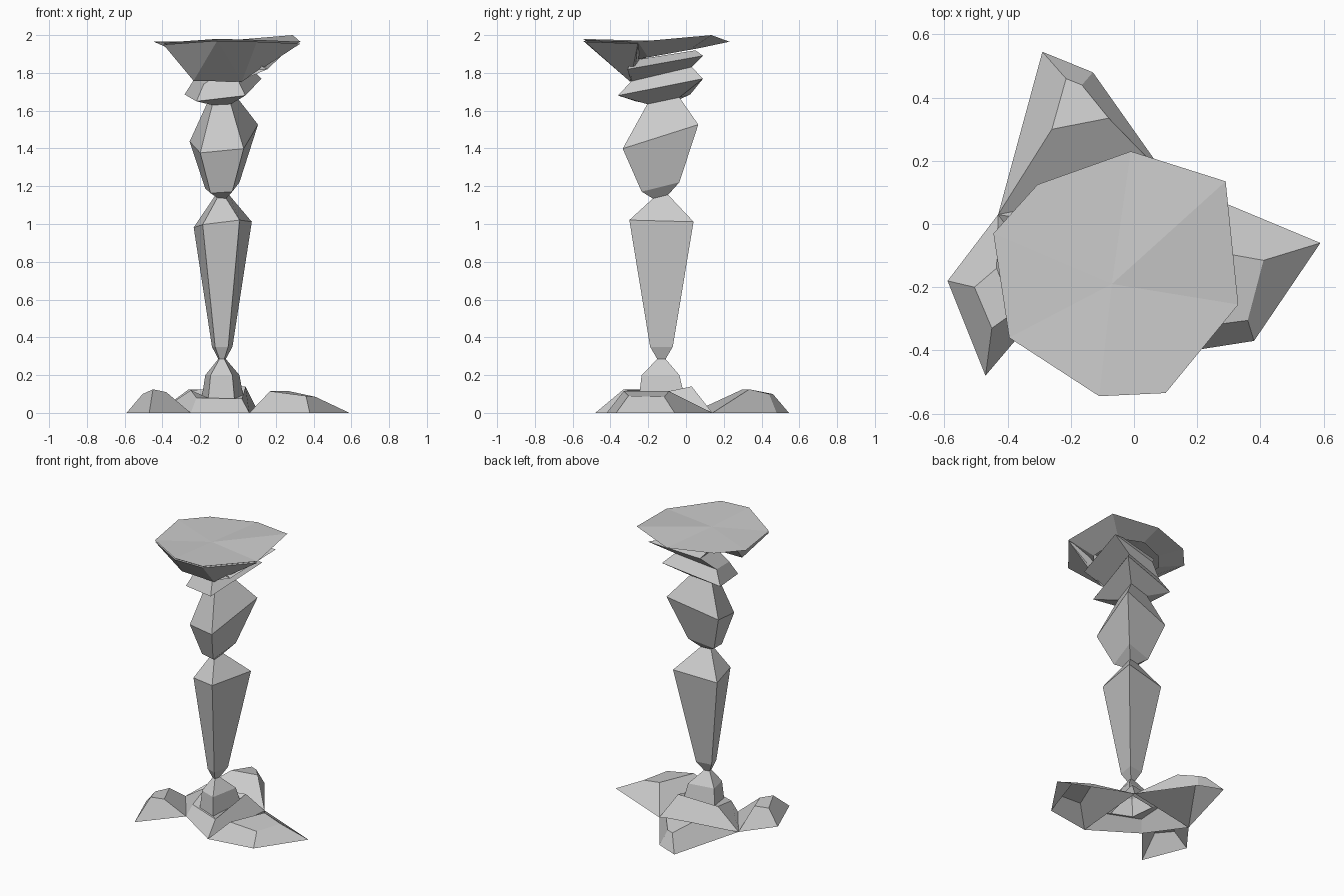
import bpy, bmesh

if "Cube" in bpy.data.objects:
    bpy.data.objects.remove(bpy.data.objects["Cube"])

# Shared ground corners between the feet: front-left, front-right, back-right, back-left
VALLEY = [(-.25, -.22, 0), (.06, -.42, 0), (.11, .14, 0), (-.43, .03, 0)]
# Column cross-section: a four-sided trapezoid
QUAD = [(-.6, -.58), (.55, -1), (.93, 1), (-.88, .7)]


def finish(bm, name):
    bmesh.ops.recalc_face_normals(bm, faces=bm.faces[:])
    me = bpy.data.meshes.new(name)
    bm.to_mesh(me)
    bm.free()
    ob = bpy.data.objects.new(name, me)
    bpy.context.collection.objects.link(ob)
    return ob


def loft(rings, name, tip=None):
    """Join rings of equal size; optionally fan the last one to a tip point."""
    bm = bmesh.new()
    loops = [[bm.verts.new(p) for p in r] for r in rings]
    n = len(loops[0])
    for lo, hi in zip(loops, loops[1:]):
        for i in range(n):
            j = (i + 1) % n
            bm.faces.new((lo[i], lo[j], hi[j], hi[i]))
    if tip:
        t = bm.verts.new(tip)
        for i in range(n):
            bm.faces.new((loops[-1][i], loops[-1][(i + 1) % n], t))
    return finish(bm, name)


def ring(cx, cy, z, s, tx, ty):
    return [(cx + s * x, cy + s * y, z + tx * x + ty * y) for x, y in QUAD]


def foot(name, a, b, outer, tips, inner):
    """Hollow faceted foot hanging off the ground edge a-b."""
    bm = bmesh.new()
    V = [bm.verts.new(p) for p in [a, b, *outer, *tips, *inner]]
    a, b, oa, ob, ta, tb, ia, ib = V
    for f in ((a, b, ib, ia), (a, ia, ta, oa), (oa, ta, tb, ob),
              (ob, tb, ib, b), (ia, ib, tb, ta)):
        bm.faces.new(f)
    return finish(bm, name)


# Column: platform, pinched base, tapered shaft, upper block, stacked collars
platform = [(-.22, -.19, .08), (.02, -.28, .075), (.04, .03, .14), (-.25, 0, .12)]
profile = [
    (-.085, -.13, .085, .12, 0, .01),
    (-.085, -.135, .20, .10, 0, 0),
    (-.085, -.13, .285, .022, 0, 0),
    (-.085, -.13, .35, .06, 0, 0),
    (-.085, -.13, 1.003, .17, .018, -.008),
    (-.085, -.135, 1.145, .04, 0, .01),
    (-.085, -.135, 1.185, .10, .015, .022),
    (-.08, -.135, 1.433, .20, .04, .056),
    (-.085, -.12, 1.645, .085, .01, .016),
    (-.085, -.135, 1.695, .225, .04, .037),
    (-.085, -.13, 1.775, .16, .025, .033),
    (.045, -.11, 1.84, .20, .02, .032),
    (-.02, -.12, 1.885, .17, .01, .025),
]
loft([VALLEY, platform] + [ring(*p) for p in profile], "column")

# Three feet
foot("right_foot", VALLEY[1], VALLEY[2],
     [(.38, -.37, 0), (.59, -.06, 0)],
     [(.36, -.305, .09), (.41, -.115, .085)],
     [(.17, -.33, .115), (.27, -.09, .115)])
foot("left_foot", VALLEY[3], VALLEY[0],
     [(-.59, -.18, 0), (-.47, -.48, 0)],
     [(-.505, -.2, .1), (-.45, -.33, .125)],
     [(-.435, -.14, .12), (-.38, -.28, .11)])
foot("back_foot", VALLEY[2], VALLEY[3],
     [(-.13, .48, 0), (-.29, .545, 0)],
     [(-.165, .44, .1), (-.215, .46, .1)],
     [(-.08, .335, .125), (-.26, .3, .125)])

# Top slab: eight-sided rim over a slanted underside
rim = [(-.445, -.03, 1.965), (-.305, .125, 1.965), (-.01, .23, 1.965),
       (.29, .135, 2.0), (.33, -.255, 1.965), (.1, -.535, 1.975),
       (-.11, -.545, 1.98), (-.395, -.36, 1.96)]
under = [(-.04 + .56 * (x + .04), -.13 + .56 * (y + .13), 1.895 + .18 * (y * .56 + .073))
         for x, y, z in rim]
loft([under, rim], "top_slab", tip=(-.07, -.19, 1.97))

# Wedge carrying the front of the slab down to the collar
bm = bmesh.new()
for p in rim[4:] + [(-.235, -.29, 1.76), (.02, -.295, 1.755),
                    (.17, -.265, 1.86), (-.25, -.2, 1.86)]:
    v = bm.verts.new(p)
    v.co.z -= .002
bmesh.ops.convex_hull(bm, input=bm.verts[:])
for v in bm.verts:
    if v.co.z > 1.9:
        v.co.z -= .008
finish(bm, "slab_front_wedge")
